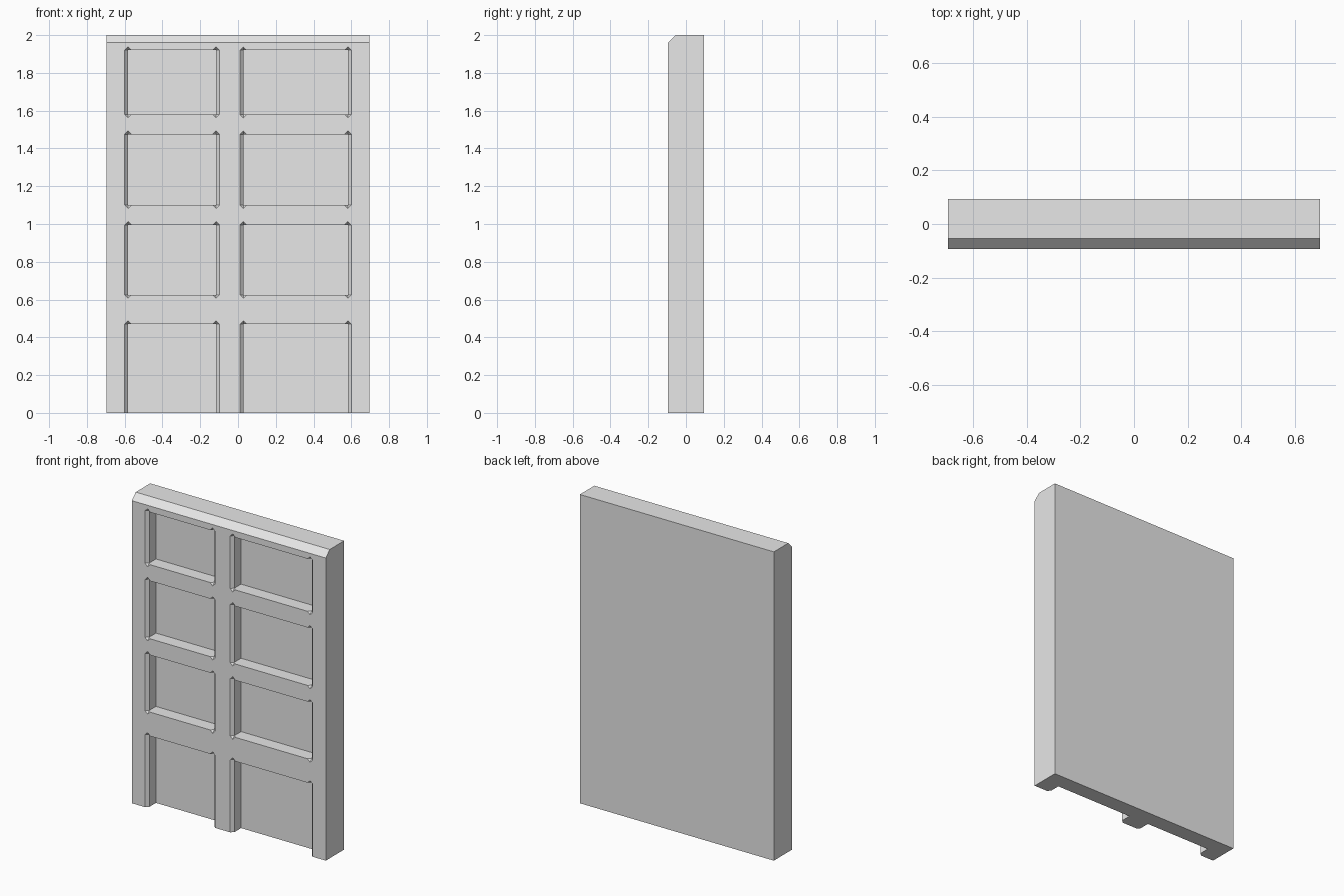
import bpy
import bmesh

if "Cube" in bpy.data.objects:
    bpy.data.objects.remove(bpy.data.objects["Cube"], do_unlink=True)

W, D, H = 0.695, 0.094, 2.0      # half width, half depth, height
CHAMFER = 0.04                   # top front edge
BEVEL, DEPTH = 0.018, 0.085      # recess edge bevel and recess depth
COLUMNS = [(-0.582, -0.116), (0.028, 0.582)]
ROWS = [(1.58, 1.92), (1.10, 1.475), (0.625, 0.995), (-0.1, 0.47)]

grey = bpy.data.materials.new("light grey")
grey.use_nodes = True
grey.diffuse_color = (0.8, 0.8, 0.8, 1)
grey.node_tree.nodes["Principled BSDF"].inputs["Base Color"].default_value = (0.8, 0.8, 0.8, 1)


def finish(name, bm):
    bmesh.ops.recalc_face_normals(bm, faces=bm.faces)
    mesh = bpy.data.meshes.new(name)
    bm.to_mesh(mesh)
    bm.free()
    mesh.materials.append(grey)
    obj = bpy.data.objects.new(name, mesh)
    bpy.context.collection.objects.link(obj)
    return obj


def add_recess(bm, x0, x1, z0, z1):
    """Box recess whose upright edges are bevelled and end in small points."""
    over = 0.01                  # overshoot in front of the slab
    r = BEVEL + over
    rim, ridge, floor = [], [], []
    for x, z, sx, sz in [(x0, z0, -1, -1), (x1, z0, 1, -1), (x1, z1, 1, 1), (x0, z1, -1, 1)]:
        ridge.append(bm.verts.new((x, -D + BEVEL, z)))
        floor.append(bm.verts.new((x, -D + DEPTH, z)))
        # outer side, point, inner side of the bevel end
        rim.append([bm.verts.new((px, -D - over, pz)) for px, pz in
                    [(x + sx * r, z), (x, z + sz * r), (x - sx * r, z)]])
    for k in range(4):
        side, point, inner = rim[k]
        bm.faces.new((side, point, ridge[k]))
        bm.faces.new((point, inner, ridge[k]))
    for a, b in [(0, 1), (2, 3)]:      # sill and head
        bm.faces.new((rim[a][2], rim[b][2], ridge[b], floor[b], floor[a], ridge[a]))
    for a, b in [(1, 2), (3, 0)]:      # bevelled uprights
        bm.faces.new((rim[a][0], rim[b][0], ridge[b], ridge[a]))
        bm.faces.new((ridge[a], ridge[b], floor[b], floor[a]))
    bm.faces.new(floor)
    order = [rim[0][0], rim[0][1], rim[0][2], rim[1][2], rim[1][1], rim[1][0],
             rim[2][0], rim[2][1], rim[2][2], rim[3][2], rim[3][1], rim[3][0]]
    bm.faces.new(order)


# Slab: side profile swept across the width
bm = bmesh.new()
profile = [(-D, 0), (D, 0), (D, H), (-D + CHAMFER, H), (-D, H - CHAMFER)]
face = bm.faces.new([bm.verts.new((-W, y, z)) for y, z in profile])
swept = bmesh.ops.extrude_face_region(bm, geom=[face])["geom"]
bmesh.ops.translate(bm, vec=(2 * W, 0, 0),
                    verts=[v for v in swept if isinstance(v, bmesh.types.BMVert)])
panel = finish("panelled_slab", bm)

# Recess cutters
bm = bmesh.new()
for x0, x1 in COLUMNS:
    for z0, z1 in ROWS:
        add_recess(bm, x0, x1, z0, z1)
cutter = finish("recess_cutter", bm)
cutter.hide_render = True
cutter.hide_viewport = True

cut = panel.modifiers.new("recesses", 'BOOLEAN')
cut.operation = 'DIFFERENCE'
cut.solver = 'EXACT'
cut.object = cutter
